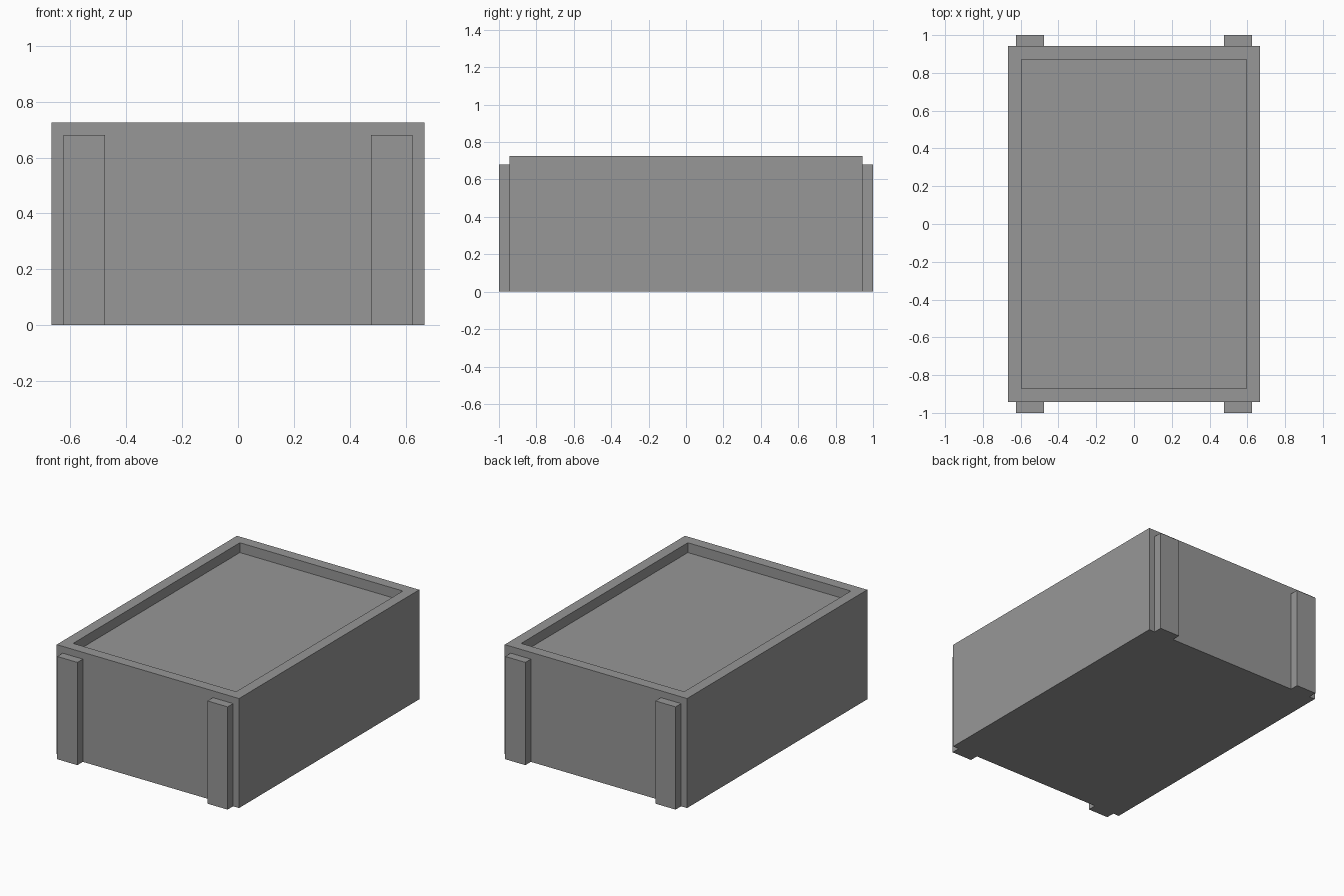
import bpy
import bmesh
from mathutils import Matrix, Vector

default = bpy.data.objects.get("Cube")
if default:
    bpy.data.objects.remove(default, do_unlink=True)

# Single grey finish
grey = bpy.data.materials.new("plain_grey")
grey.use_nodes = True
colour = (0.31, 0.31, 0.31, 1)
grey.diffuse_color = colour
grey.node_tree.nodes["Principled BSDF"].inputs["Base Color"].default_value = colour

WIDTH, DEPTH, HEIGHT = 1.335, 1.885, 0.725
RIM, RECESS = 0.1, 0.065
POST_HEIGHT, POST_INNER, POST_OUTER = 0.68, 0.476, 0.624


def box(name, low, high, edit=None):
    """Box between two corners, with an optional bmesh edit."""
    low, high = Vector(low), Vector(high)
    bm = bmesh.new()
    bmesh.ops.create_cube(bm, size=1, matrix=Matrix.Translation((low + high) / 2)
                          @ Matrix.Diagonal((high - low).to_4d()))
    if edit:
        edit(bm)
    mesh = bpy.data.meshes.new(name)
    bm.to_mesh(mesh)
    bm.free()
    mesh.materials.append(grey)
    obj = bpy.data.objects.new(name, mesh)
    bpy.context.collection.objects.link(obj)
    return obj


def sink_top(bm):
    """Inset the top face for the rim, then extrude it down for the recess."""
    bm.normal_update()
    top = max(bm.faces, key=lambda f: f.calc_center_median().z)
    bmesh.ops.inset_individual(bm, faces=[top], thickness=RIM)
    inner = bmesh.ops.extrude_discrete_faces(bm, faces=[top])["faces"][0]
    bmesh.ops.translate(bm, verts=inner.verts, vec=(0, 0, -RECESS))


# Box body with a recessed top
box("box_body", (-WIDTH / 2, -DEPTH / 2, 0), (WIDTH / 2, DEPTH / 2, HEIGHT), sink_top)

# Upright battens on the front and back
for end, sy in (("front", -1), ("back", 1)):
    for side, sx in (("right", -1), ("left", 1)):
        xs = sorted((sx * POST_INNER, sx * POST_OUTER))
        ys = sorted((sy * DEPTH / 2, sy))
        box(f"{end}_{side}_batten", (xs[0], ys[0], 0), (xs[1], ys[1], POST_HEIGHT))
